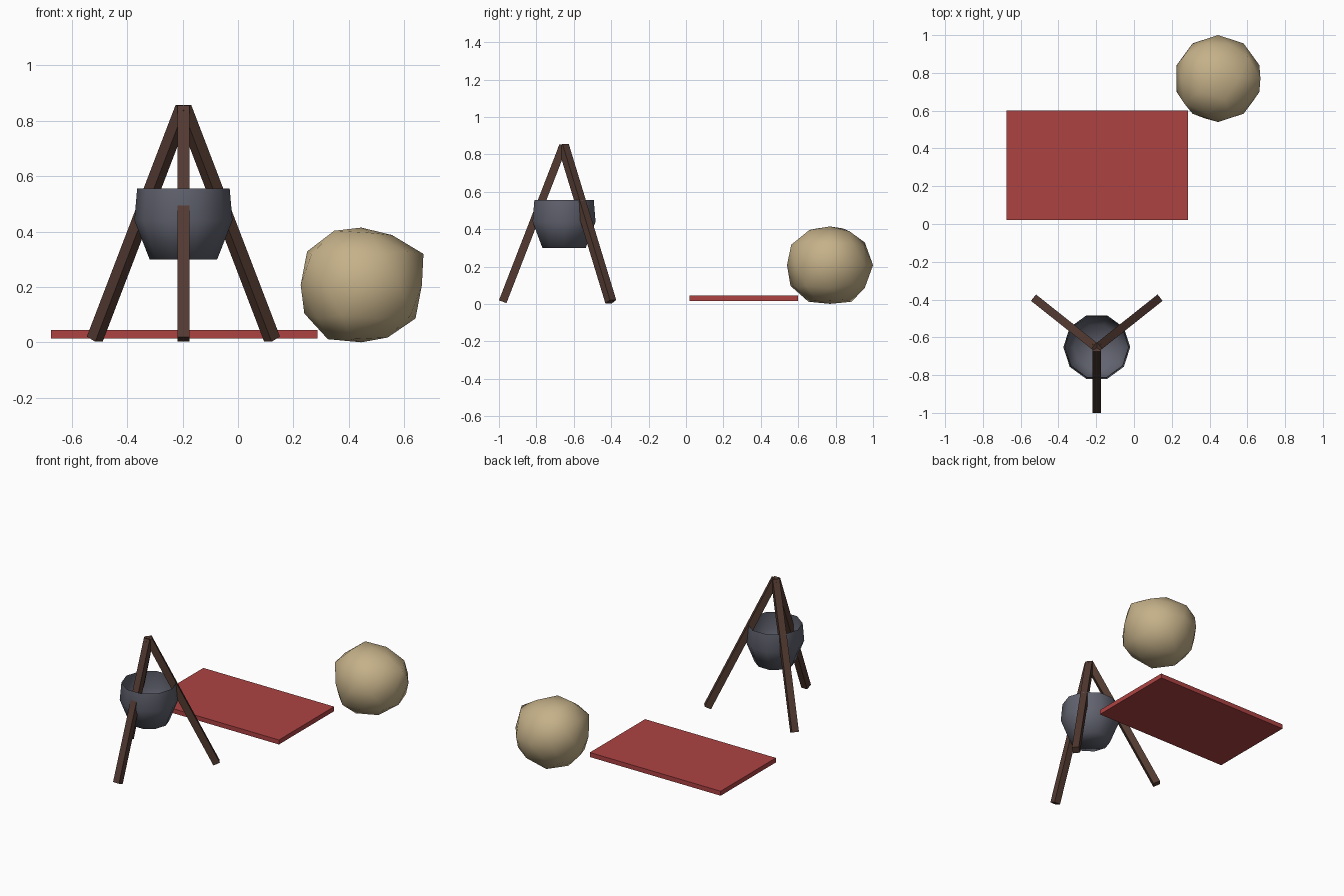
import bpy, bmesh, math
from mathutils import Vector, Matrix

if "Cube" in bpy.data.objects:
    bpy.data.objects.remove(bpy.data.objects["Cube"])


def material(name, rgb):
    m = bpy.data.materials.new(name)
    m.diffuse_color = (*rgb, 1)
    m.use_nodes = True
    m.node_tree.nodes["Principled BSDF"].inputs["Base Color"].default_value = m.diffuse_color
    return m


RED = material("red cloth", (0.42, 0.055, 0.055))
TAN = material("tan sack", (0.56, 0.44, 0.25))
WOOD = material("dark wood", (0.085, 0.042, 0.031))
IRON = material("grey iron", (0.12, 0.125, 0.16))


def add_object(name, bm, mat, smooth=False):
    mesh = bpy.data.meshes.new(name)
    for f in bm.faces:
        f.smooth = smooth
    bm.to_mesh(mesh)
    bm.free()
    mesh.materials.append(mat)
    ob = bpy.data.objects.new(name, mesh)
    bpy.context.collection.objects.link(ob)
    return ob


def box(name, size, matrix, mat):
    bm = bmesh.new()
    bmesh.ops.create_cube(bm, size=1, matrix=matrix @ Matrix.Diagonal((*size, 1)))
    return add_object(name, bm, mat)


# Bedroll: a flat slab
box("bedroll", (0.962, 0.58, 0.03), Matrix.Translation((-0.194, 0.31, 0.03)), RED)

# Tripod: three square beams leaning to one apex
APEX = Vector((-0.197, -0.656, 0.847))
FEET = {"front_leg": (-0.197, -0.98, 0.012),
        "left_leg": (-0.517, -0.402, 0.012),
        "right_leg": (0.123, -0.402, 0.012)}
for name, foot in FEET.items():
    axis = APEX - Vector(foot)
    z = axis.normalized()
    x = z.cross(Vector((0, 0, 1))).normalized()
    y = z.cross(x)
    rot = Matrix((x, y, z)).transposed().to_4x4()
    mid = (APEX + Vector(foot)) / 2
    box(name, (0.043, 0.043, axis.length), Matrix.Translation(mid) @ rot, WOOD)

# Cooking pot: ten-sided open bowl, a single shell whose faces point inward
bm = bmesh.new()
SIDES = 10
rings = []
for r, h in [(0.122, 0.30), (0.177, 0.44), (0.167, 0.555)]:
    rings.append([bm.verts.new((-0.197 + r * math.cos(a), -0.652 + r * math.sin(a), h))
                  for a in (2 * math.pi * i / SIDES for i in range(SIDES))])
for low, high in zip(rings, rings[1:]):
    for i in range(SIDES):
        j = (i + 1) % SIDES
        bm.faces.new((low[i], high[i], high[j], low[j]))
bm.faces.new(rings[0])
add_object("pot", bm, IRON, smooth=True)

# Sack: a lumpy ball, with chosen directions pushed in or out
LUMPS = [((0, 0, 1), 0.9), ((0, 0, -1), 0.9),
         ((0.894, 0, 0.447), 1.09), ((0.526, 0, 0.851), 0.92),
         ((-0.724, 0.526, 0.447), 1.05), ((-0.724, -0.526, 0.447), 1.08),
         ((0.276, 0.851, 0.447), 0.93), ((0.276, -0.851, 0.447), 1.06),
         ((-0.276, 0.851, -0.447), 0.93), ((-0.276, -0.851, -0.447), 1.08),
         ((0.724, -0.526, -0.447), 1.07), ((0.162, 0.5, 0.851), 0.92),
         ((0.162, -0.5, 0.851), 0.96), ((0.425, 0.309, -0.851), 0.95),
         ((0.425, -0.309, -0.851), 0.97)]
bm = bmesh.new()
bmesh.ops.create_icosphere(bm, subdivisions=2, radius=1)
for v in bm.verts:
    d = v.co.normalized()
    push = next((k for p, k in LUMPS if d.dot(Vector(p).normalized()) > 0.99), 1.0)
    v.co = Vector((0.445, 0.77, 0.2075)) + d * 0.23 * push
for v in bm.verts:
    v.co.z = max(v.co.z, 0)
add_object("sack", bm, TAN, smooth=True)
